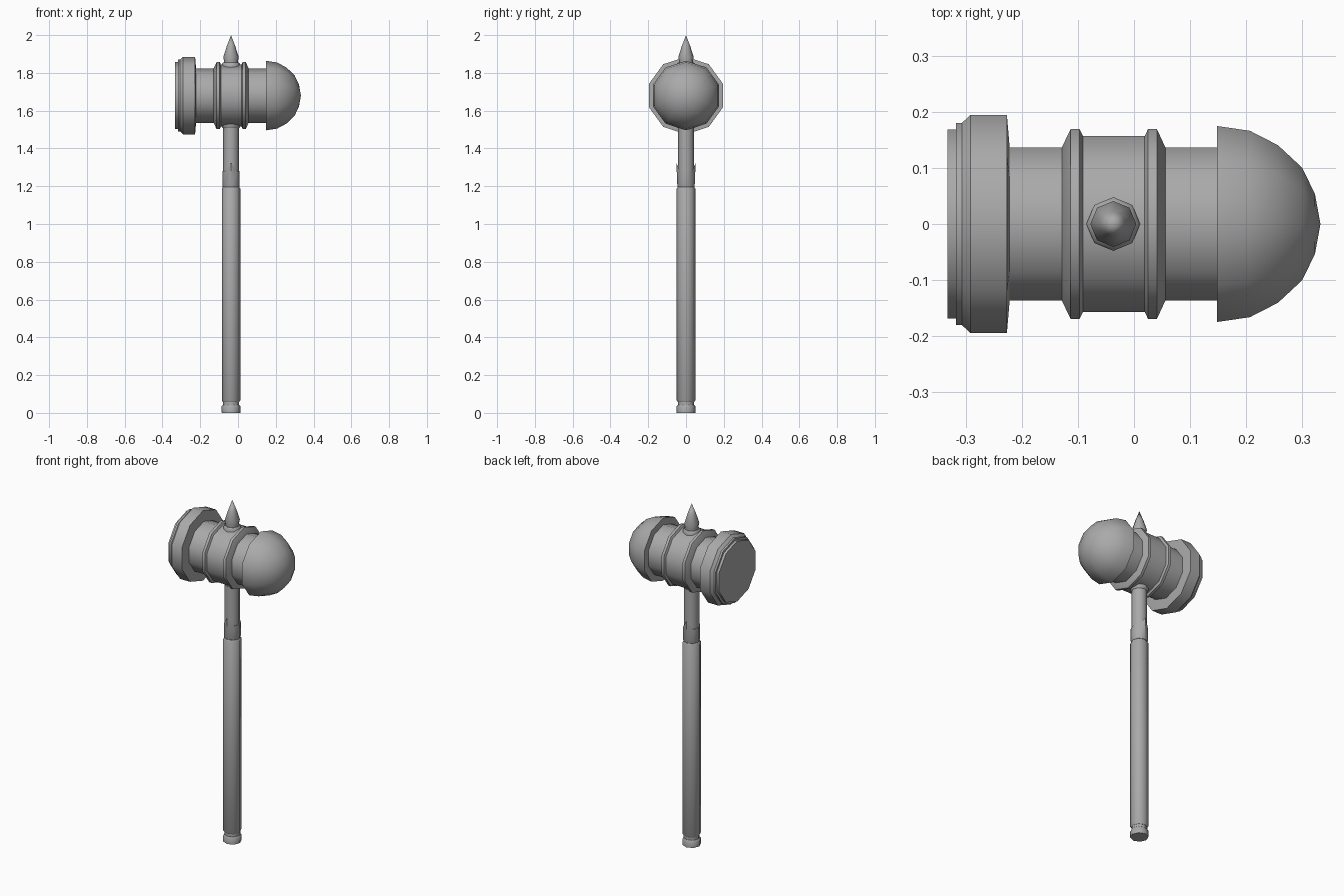
import bpy, bmesh
from math import cos, sin, pi, radians

cube = bpy.data.objects.get("Cube")
if cube:
    bpy.data.objects.remove(cube, do_unlink=True)

steel = bpy.data.materials.new("grey_steel")
steel.use_nodes = True
GREY = (0.4, 0.4, 0.4, 1)
steel.diffuse_color = GREY
steel.node_tree.nodes["Principled BSDF"].inputs["Base Color"].default_value = GREY

HEAD_Z = 1.68     # height of the head axis
SHAFT_X = -0.037  # position of the handle axis


def finish(name, bm, angle):
    bmesh.ops.recalc_face_normals(bm, faces=bm.faces)
    mesh = bpy.data.meshes.new(name)
    bm.to_mesh(mesh)
    bm.free()
    mesh.materials.append(steel)
    obj = bpy.data.objects.new(name, mesh)
    bpy.context.collection.objects.link(obj)
    bpy.ops.object.select_all(action='DESELECT')
    obj.select_set(True)
    bpy.context.view_layer.objects.active = obj
    bpy.ops.object.shade_smooth_by_angle(angle=radians(angle))


def lathe(name, profile, sides, place, angle):
    """Turn (distance along axis, radius) pairs; place maps them into space."""
    bm = bmesh.new()
    rings = []
    for d, r in profile:
        if r == 0:
            rings.append([bm.verts.new(place(d, 0, 0))] * sides)
        else:
            rings.append([bm.verts.new(place(d, r, 2 * pi * i / sides))
                          for i in range(sides)])
    for a, b in zip(rings, rings[1:]):
        for i in range(sides):
            j = (i + 1) % sides
            corners = dict.fromkeys((a[i], a[j], b[j], b[i]))
            bm.faces.new(list(corners))
    for ring in (rings[0], rings[-1]):
        if ring[0] is not ring[1]:
            bm.faces.new(ring)
    finish(name, bm, angle)


def along_head(d, r, t):
    return (d, r * sin(t), HEAD_Z + r * cos(t))


def along_shaft(d, r, t):
    return (SHAFT_X + r * cos(t), r * sin(t), d)


def head_part(name, profile):
    lathe(name, profile, 10, along_head, 40)


def shaft_part(name, profile):
    lathe(name, profile, 8, along_shaft, 46)


# Hammer head
head_part("head_barrel", [(-0.25, 0.144), (0.16, 0.144)])
head_part("striking_face", [(-0.333, 0.177), (-0.318, 0.177), (-0.318, 0.19),
                            (-0.307, 0.19), (-0.292, 0.205), (-0.227, 0.205),
                            (-0.222, 0.144)])
head_part("centre_band", [(-0.129, 0.144), (-0.113, 0.178), (-0.097, 0.178),
                          (-0.091, 0.165), (0.019, 0.165), (0.025, 0.178),
                          (0.041, 0.178), (0.056, 0.144)])
head_part("rounded_end", [(0.148, 0.184), (0.207, 0.175), (0.257, 0.148),
                          (0.3, 0.106), (0.323, 0.057), (0.333, 0)])

# Spike and the collars where the shaft passes through the head
shaft_part("spike_collar", [(1.82, 0.048), (1.847, 0.048), (1.854, 0.041)])
shaft_part("spike", [(1.84, 0.039), (1.865, 0.037), (1.883, 0.041),
                     (1.94, 0.023), (2.0, 0)])
shaft_part("lower_collar", [(1.507, 0.042), (1.514, 0.048), (1.54, 0.048)])

# Handle
shaft_part("shaft", [(0.02, 0.043), (1.55, 0.042)])
shaft_part("grip", [(0.058, 0.044), (0.066, 0.049), (1.188, 0.049),
                    (1.195, 0.044)])
shaft_part("pommel", [(0, 0.049), (0.034, 0.05), (0.042, 0.044)])


# Sleeve whose rim rises to a flared point at front and back
def along_sleeve(d, r, t):
    if d > 1.25:
        point = abs(sin(t)) > 0.9
        d, r = (1.325, r + 0.005) if point else (1.28, r)
    return along_shaft(d, r, t)


lathe("pointed_sleeve", [(1.197, 0.044), (1.203, 0.046), (1.28, 0.046)],
      8, along_sleeve, 46)
